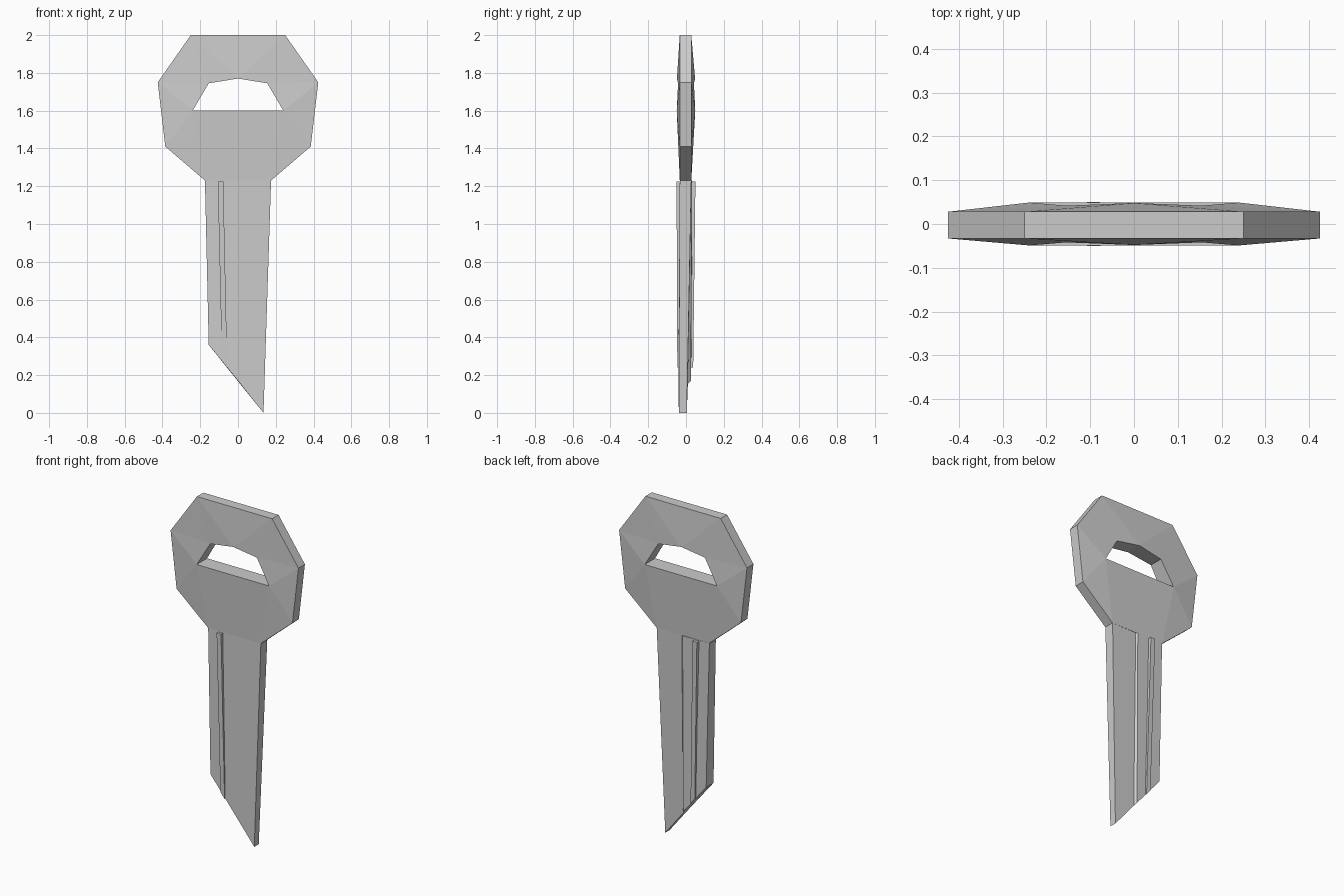
import bpy, bmesh

if "Cube" in bpy.data.objects:
    bpy.data.objects.remove(bpy.data.objects["Cube"])


def make_object(name, verts, faces):
    bm = bmesh.new()
    vs = [bm.verts.new(v) for v in verts]
    for f in faces:
        bm.faces.new([vs[i] for i in f])
    bmesh.ops.recalc_face_normals(bm, faces=bm.faces)
    mesh = bpy.data.meshes.new(name)
    bm.to_mesh(mesh)
    bm.free()
    obj = bpy.data.objects.new(name, mesh)
    bpy.context.collection.objects.link(obj)
    return obj


def loft(name, top, bottom):
    # Join two matching rings of points and cap both ends
    n = len(top)
    faces = [(i, (i + 1) % n, n + (i + 1) % n, n + i) for i in range(n)]
    faces += [tuple(range(n)), tuple(range(n, 2 * n))]
    return make_object(name, top + bottom, faces)


# Head: octagonal rim, thicker towards the hole
rim = [(-.25, 2), (.25, 2), (.425, 1.75), (.385, 1.41),
       (.175, 1.23), (-.175, 1.23), (-.385, 1.41), (-.425, 1.75)]
hole = [(0, 1.77, .048), (.155, 1.745, .042), (.24, 1.6, .049),
        (-.24, 1.6, .049), (-.155, 1.745, .042)]
front = [(x, -.033, z) for x, z in rim] + [(x, -y, z) for x, z, y in hole]
back = [(x, .028, z) for x, z in rim] + [(x, y, z) for x, z, y in hole]
patches = [(0, 1, 8), (1, 9, 8), (1, 2, 9), (2, 10, 9), (2, 3, 10), (3, 4, 10),
           (4, 5, 11, 10), (5, 6, 11), (6, 7, 11), (7, 12, 11), (7, 0, 12), (0, 8, 12)]
faces = patches + [tuple(i + 13 for i in p) for p in patches]
for start, count in ((0, 8), (8, 5)):
    for i in range(count):
        a, b = start + i, start + (i + 1) % count
        faces.append((a, b, b + 13, a + 13))
make_object("key_head", front + back, faces)

# Blade: slanted tip, shallow step down the middle of the back
blade_top = [(-.175, -.033), (0, -.033), (.175, -.033), (.175, .028),
             (.01, .026), (0, .032), (-.175, .028)]
blade_bottom = [(-.155, -.04, .36), (0, -.04, .17), (.135, -.038, 0), (.135, .004, 0),
                (.01, .01, .155), (0, .026, .17), (-.155, .03, .36)]
loft("key_blade", [(x, y, 1.23) for x, y in blade_top], blade_bottom)

# Guide rails standing proud of both blade faces
for name, s, y0, y1 in (("front_rail", -1, .05, .046), ("back_rail", 1, .05, .038)):
    loft(name,
         [(-.107, s * .02, 1.225), (-.078, s * .02, 1.225),
          (-.078, s * y0, 1.225), (-.107, s * y0, 1.225)],
         [(-.085, s * .015, .275), (-.057, s * .015, .24),
          (-.057, s * y1, .24), (-.085, s * y1, .275)])
